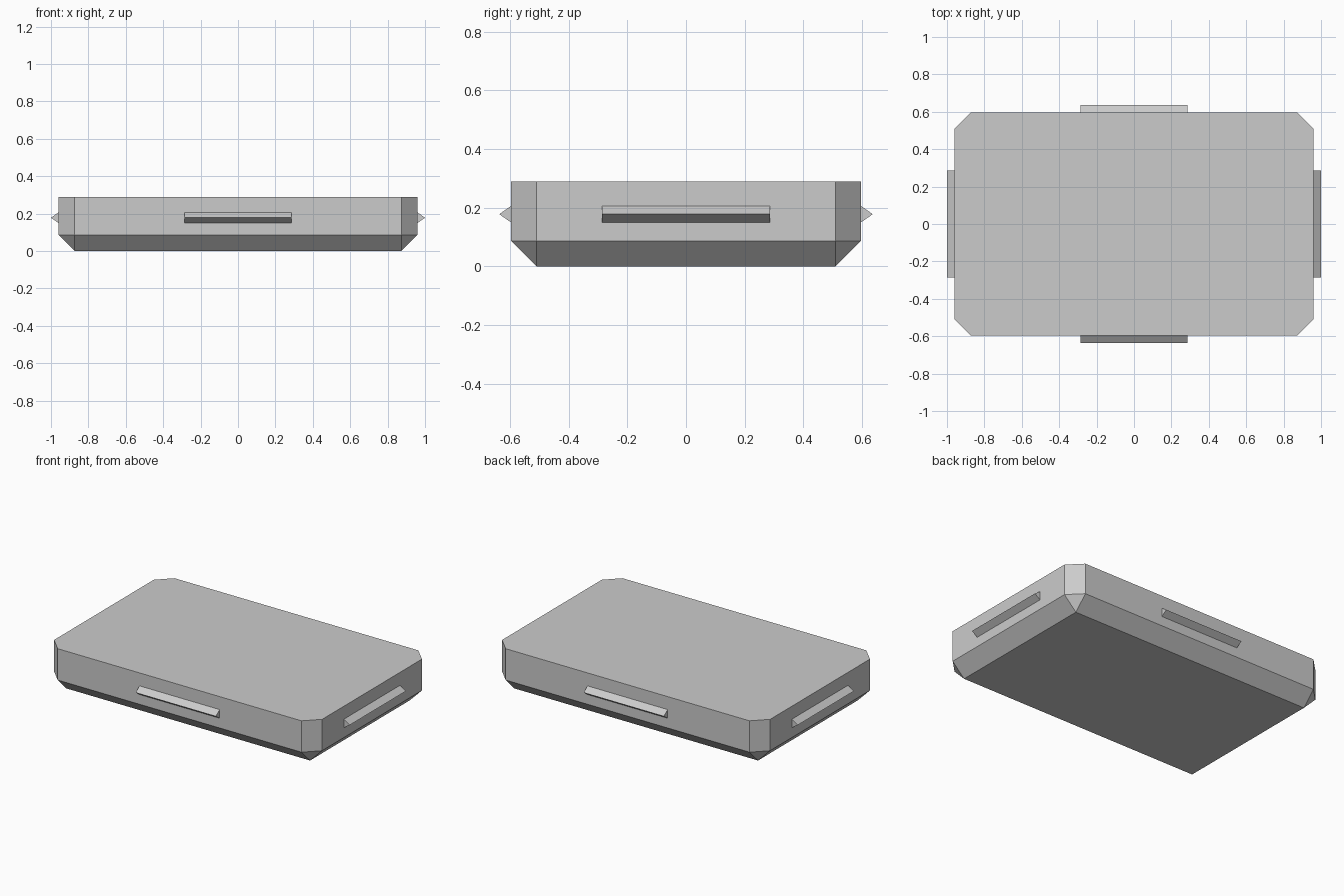
import bpy
import bmesh
from mathutils import Matrix
from math import pi

cube = bpy.data.objects.get("Cube")
if cube:
    bpy.data.objects.remove(cube, do_unlink=True)

grey = bpy.data.materials.new("light grey")
grey.use_nodes = True
colour = (0.6, 0.6, 0.6, 1.0)
grey.diffuse_color = colour
grey.node_tree.nodes["Principled BSDF"].inputs["Base Color"].default_value = colour

HALF_X, HALF_Y = 0.96, 0.597       # body half sizes
CHAMFER = 0.087
TOP = 0.29
RIDGE_LENGTH, RIDGE_Z = 0.574, 0.178
RIDGE_HALF_HEIGHT, RIDGE_DEPTH = 0.028, 0.04


def convex_part(name, points):
    """Make a flat-shaded solid from its corner points."""
    bm = bmesh.new()
    for p in points:
        bm.verts.new(p)
    bmesh.ops.convex_hull(bm, input=bm.verts)
    bmesh.ops.dissolve_limit(bm, angle_limit=0.01, verts=bm.verts, edges=bm.edges)
    bmesh.ops.recalc_face_normals(bm, faces=bm.faces)
    mesh = bpy.data.meshes.new(name)
    bm.to_mesh(mesh)
    bm.free()
    mesh.materials.append(grey)
    obj = bpy.data.objects.new(name, mesh)
    bpy.context.collection.objects.link(obj)
    return obj


# Body: chamfered slab narrowing to a smaller rectangular base
inner_x, inner_y = HALF_X - CHAMFER, HALF_Y - CHAMFER
corners = []
for sx in (-1, 1):
    for sy in (-1, 1):
        corners.append((sx * inner_x, sy * inner_y, 0))
        for z in (CHAMFER, TOP):
            corners.append((sx * HALF_X, sy * inner_y, z))
            corners.append((sx * inner_x, sy * HALF_Y, z))
convex_part("body", corners)


# Wedge-shaped grip ridge in the middle of each side
def ridge(name, distance, turn):
    points = []
    for x in (-RIDGE_LENGTH / 2, RIDGE_LENGTH / 2):
        points.append((x, -distance - RIDGE_DEPTH, RIDGE_Z))
        for s in (-1, 1):
            points.append((x, -distance, RIDGE_Z + s * RIDGE_HALF_HEIGHT))
    obj = convex_part(name, points)
    obj.data.transform(Matrix.Rotation(turn, 4, "Z"))


ridge("front_ridge", HALF_Y, 0)
ridge("left_ridge", HALF_X, pi / 2)
ridge("back_ridge", HALF_Y, pi)
ridge("right_ridge", HALF_X, -pi / 2)
